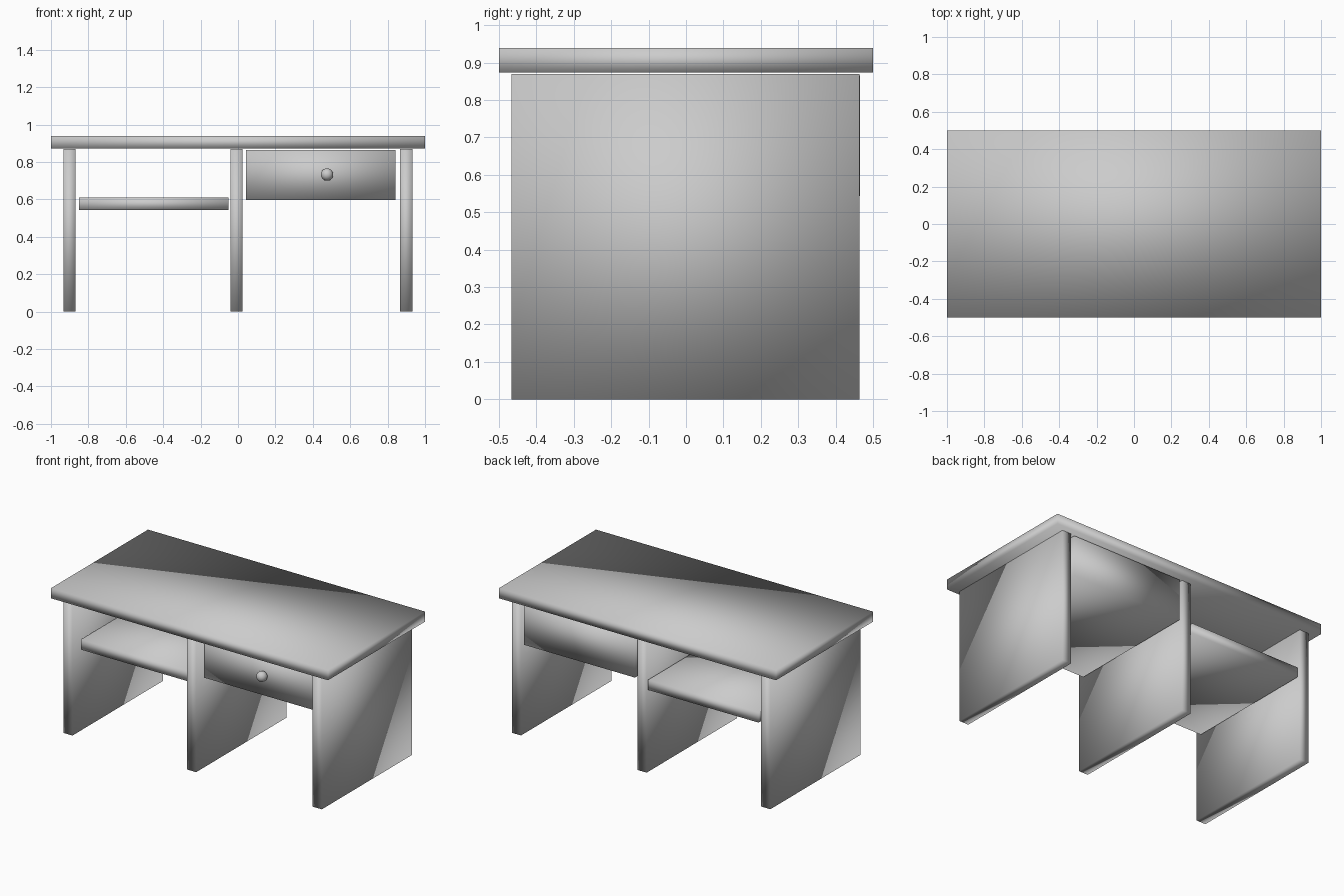
import bpy

if "Cube" in bpy.data.objects:
    bpy.data.objects.remove(bpy.data.objects["Cube"], do_unlink=True)

grey = bpy.data.materials.new("light_grey")
grey.use_nodes = True
colour = (0.6, 0.6, 0.6, 1)
grey.diffuse_color = colour
grey.node_tree.nodes["Principled BSDF"].inputs["Base Color"].default_value = colour


def finish(name):
    """Name, colour and fully smooth the active object."""
    obj = bpy.context.object
    obj.name = name
    obj.data.materials.append(grey)
    bpy.ops.object.shade_smooth()


def board(name, x, y, z):
    """Box spanning the given (low, high) ranges."""
    bpy.ops.mesh.primitive_cube_add(size=1, location=[sum(r) / 2 for r in (x, y, z)])
    bpy.context.object.scale = [r[1] - r[0] for r in (x, y, z)]
    bpy.ops.object.transform_apply(location=False, rotation=False, scale=True)
    finish(name)


# Desktop
board("desktop", (-1, 1), (-0.5, 0.5), (0.873, 0.939))

# Three upright panels carrying the desktop
for name, centre in (("right_panel", -0.901), ("middle_panel", -0.008), ("left_panel", 0.899)):
    board(name, (centre - 0.033, centre + 0.033), (-0.467, 0.464), (0, 0.869))

# Open shelf and drawer, set back slightly from the panel fronts
depth = (-0.407, 0.465)
board("shelf", (-0.849, -0.052), depth, (0.543, 0.609))
board("drawer", (0.043, 0.843), depth, (0.598, 0.865))

# Drawer knob
bpy.ops.mesh.primitive_uv_sphere_add(segments=32, ring_count=16, radius=0.033,
                                     location=(0.476, -0.434, 0.733))
finish("drawer_knob")
